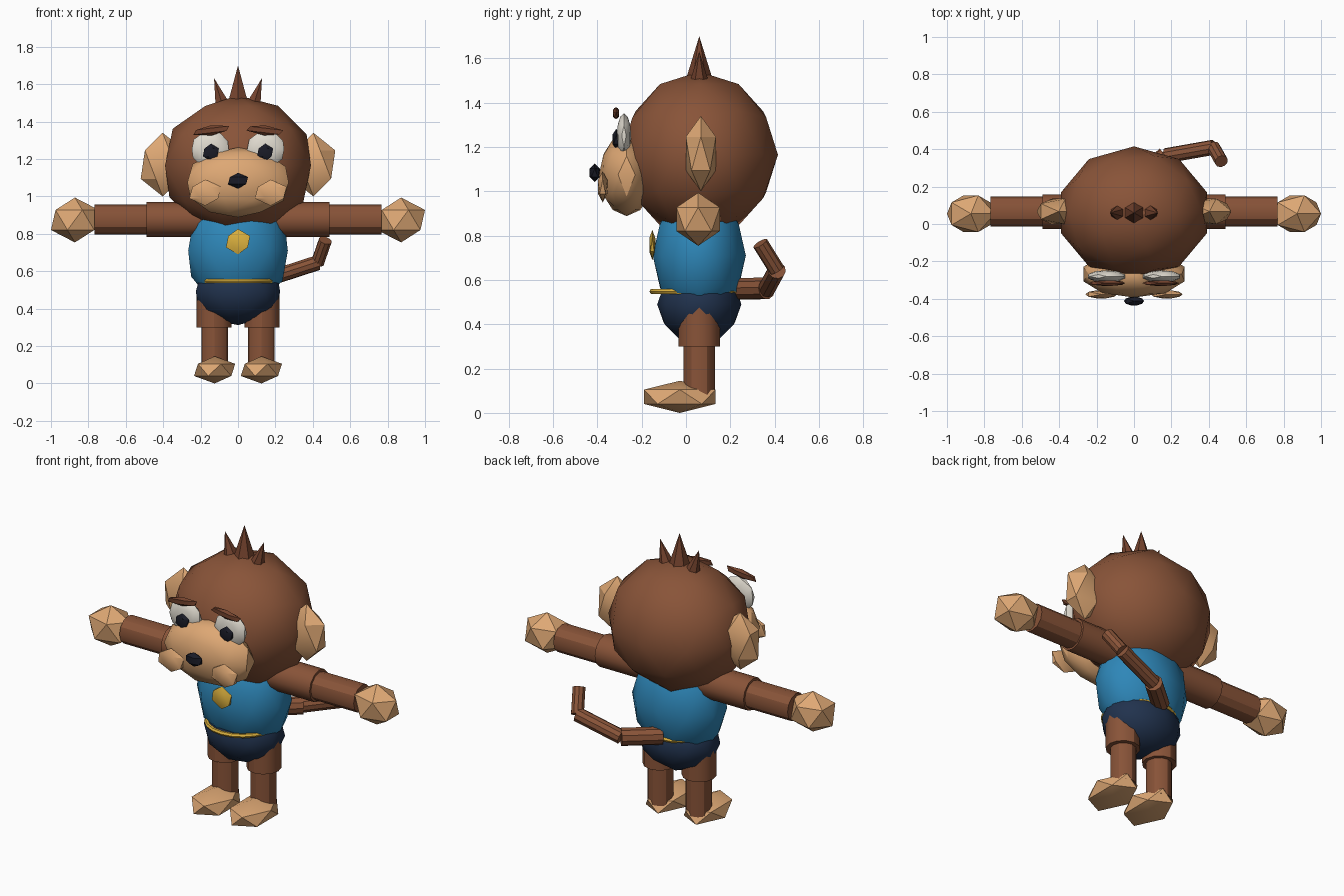
import bpy
import math
from mathutils import Vector

if "Cube" in bpy.data.objects:
    bpy.data.objects.remove(bpy.data.objects["Cube"])

YC = 0.06  # depth of the body's centre line


def material(name, rgb):
    m = bpy.data.materials.new(name)
    m.diffuse_color = (*rgb, 1.0)
    m.use_nodes = True
    m.node_tree.nodes["Principled BSDF"].inputs["Base Color"].default_value = m.diffuse_color
    return m


BROWN = material("brown fur", (0.25, 0.088, 0.040))
DARK = material("dark brown hair", (0.175, 0.056, 0.027))
TAN = material("tan skin", (0.73, 0.39, 0.175))
BLUE = material("blue shirt", (0.027, 0.24, 0.48))
NAVY = material("navy shorts", (0.015, 0.032, 0.075))
GOLD = material("gold trim", (0.73, 0.45, 0.05))
WHITE = material("eye white", (0.75, 0.71, 0.63))
BLACK = material("near black", (0.010, 0.011, 0.020))


def finish(name, mat):
    """Name, colour and shade the active object."""
    ob = bpy.context.object
    ob.name = name
    ob.data.materials.append(mat)
    bpy.ops.object.transform_apply(location=False, rotation=True, scale=True)
    bpy.ops.object.shade_smooth_by_angle(angle=math.radians(30))
    return ob


def ball(name, mat, centre, radii, detail=1, tilt=0.0):
    """Squashed icosphere."""
    bpy.ops.mesh.primitive_ico_sphere_add(subdivisions=detail, radius=1, location=centre)
    ob = bpy.context.object
    ob.scale = radii
    bpy.ops.object.transform_apply(location=False, rotation=False, scale=True)
    ob.rotation_euler = (0, tilt, 0)
    return finish(name, mat)


def limb(name, mat, start, end, r0, r1=None, sides=12):
    """Cylinder or cone between two points."""
    a, b = Vector(start), Vector(end)
    bpy.ops.mesh.primitive_cone_add(
        vertices=sides, radius1=r0, radius2=r0 if r1 is None else r1,
        depth=(b - a).length, location=(a + b) / 2)
    axis = (b - a).normalized()
    bpy.context.object.rotation_euler = Vector((0, 0, 1)).rotation_difference(axis).to_euler()
    return finish(name, mat)


# Head, shirt and shorts
ball("head", BROWN, (0, YC, 1.165), (0.41, 0.355, 0.375), 2)
ball("shirt", BLUE, (0, YC, 0.71), (0.28, 0.21, 0.31), 2)
ball("shorts", NAVY, (0, YC, 0.49), (0.237, 0.19, 0.178), 2)

# Muzzle and nose
ball("muzzle", TAN, (0, -0.268, 1.075), (0.285, 0.125, 0.187), 2)
ball("nose", BLACK, (0, -0.412, 1.084), (0.06, 0.027, 0.042))

# Medallion and belt
ball("medallion", GOLD, (0, -0.152, 0.758), (0.072, 0.016, 0.068))
bpy.ops.mesh.primitive_torus_add(major_segments=20, minor_segments=6, major_radius=0.192,
                                 minor_radius=0.013, location=(0, 0.04, 0.548))
finish("belt", GOLD)

# Paired parts
for side, s in (("left", -1), ("right", 1)):
    # Face
    ball(side + "_ear", TAN, (s * 0.403, 0.067, 1.17), (0.131, 0.08, 0.17))
    ball(side + "_jowl", TAN, (s * 0.175, -0.376, 1.02), (0.095, 0.025, 0.07))
    ball(side + "_eye", WHITE, (s * 0.148, -0.28, 1.252), (0.104, 0.033, 0.1), 2)
    ball(side + "_pupil", BLACK, (s * 0.145, -0.315, 1.235), (0.048, 0.02, 0.047))
    ball(side + "_brow", DARK, (s * 0.143, -0.316, 1.353), (0.11, 0.017, 0.027), tilt=s * 0.12)

    # Arm
    limb(side + "_upper_arm", BROWN, (s * 0.12, 0.066, 0.877), (s * 0.488, 0.066, 0.877), 0.093)
    limb(side + "_forearm", BROWN, (s * 0.42, 0.066, 0.876), (s * 0.768, 0.066, 0.876), 0.08)
    ball(side + "_hand", TAN, (s * 0.872, 0.055, 0.874), (0.143, 0.115, 0.12))

    # Leg
    limb(side + "_thigh", BROWN, (s * 0.128, YC, 0.30), (s * 0.128, YC, 0.48), 0.094)
    limb(side + "_shin", BROWN, (s * 0.125, YC, 0.08), (s * 0.125, YC, 0.36), 0.071)
    ball(side + "_foot", TAN, (s * 0.125, -0.028, 0.0725), (0.123, 0.19, 0.0725))

    # Outer hair tuft
    limb(side + "_hair_spike", DARK, (s * 0.08, YC, 1.48), (s * 0.128, YC, 1.632), 0.047, 0.0, 6)

limb("middle_hair_spike", DARK, (0, YC, 1.5), (0, YC, 1.7), 0.062, 0.0, 6)

# Jointed tail curling up at one side
tail = [(0.0, 0.22, 0.56), (0.17, 0.365, 0.562), (0.425, 0.41, 0.645), (0.467, 0.335, 0.765)]
for i, r in enumerate((0.05, 0.041, 0.036)):
    limb("tail_segment_%d" % (i + 1), BROWN, tail[i], tail[i + 1], r, sides=10)
